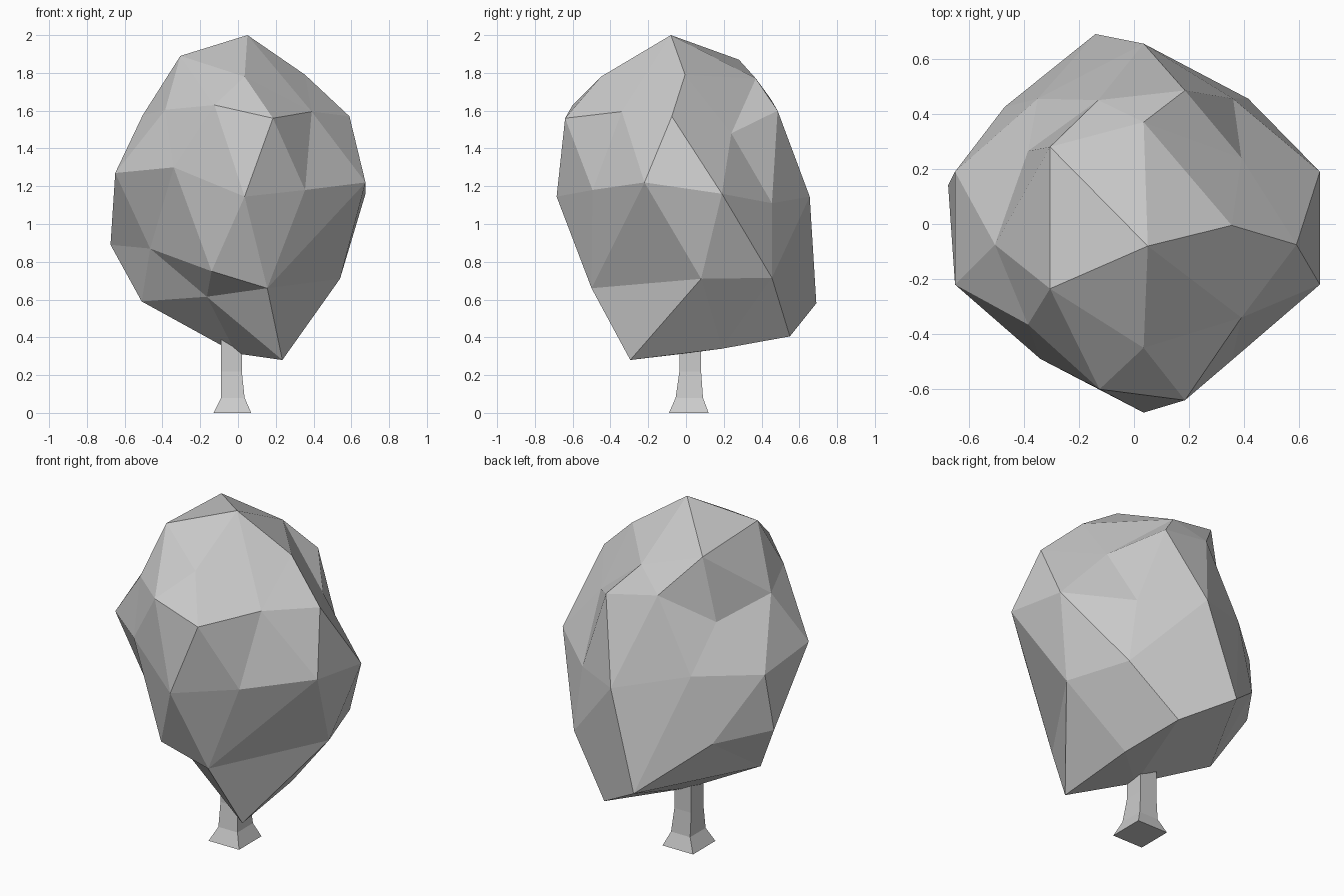
import bpy, bmesh
from mathutils import Vector

if "Cube" in bpy.data.objects:
    bpy.data.objects.remove(bpy.data.objects["Cube"])


def make_object(name, bm):
    bmesh.ops.recalc_face_normals(bm, faces=bm.faces)
    mesh = bpy.data.meshes.new(name)
    bm.to_mesh(mesh)
    bm.free()
    obj = bpy.data.objects.new(name, mesh)
    bpy.context.collection.objects.link(obj)
    return obj


# Trunk: square column flaring at the root
bm = bmesh.new()
sections = [(0.0, -.13, .07, -.09, .12), (.08, -.09, .035, -.055, .09),
            (.22, -.09, .02, -.035, .08), (.6, -.09, .02, -.035, .08)]
rings = [[bm.verts.new((x, y, z)) for x, y in
          ((x0, y0), (x1, y0), (x1, y1), (x0, y1))]
         for z, x0, x1, y0, y1 in sections]
for low, high in zip(rings, rings[1:]):
    for i in range(4):
        j = (i + 1) % 4
        bm.faces.new((low[i], low[j], high[j], high[i]))
bm.faces.new(rings[0])
bm.faces.new(rings[-1])
make_object("trunk", bm)

# Leaf crown: irregular faceted ball, given as tiers from crown to base
crown_top = [(.05, -.08, 2), (-.305, -.235, 1.89), (-.305, .28, 1.87),
             (.035, .37, 1.77), (.355, -.005, 1.79), (.035, -.45, 1.78)]
shoulder = [(-.125, -.6, 1.63), (.185, -.64, 1.56), (.39, -.34, 1.595),
            (.59, -.075, 1.57), (.39, .24, 1.48), (.185, .485, 1.6),
            (-.13, .45, 1.66), (-.385, .265, 1.5), (-.505, -.075, 1.575),
            (-.385, -.365, 1.605)]
middle = [(.675, -.22, 1.22), (.675, .19, 1.16), (.36, .455, 1.11),
          (.035, .655, 1.145), (-.35, .455, 1.24), (-.65, .19, 1.23),
          (-.65, -.22, 1.27), (-.34, -.49, 1.3), (.035, -.685, 1.145),
          (.355, -.495, 1.18)]
lower = [(.54, .08, .71), (.415, .455, .715), (-.14, .69, .58),
         (-.47, .425, .86), (-.675, .14, .89), (-.465, -.18, .87),
         (-.14, -.52, .75), (.155, -.5, .66)]
underside = [(.235, -.295, .28), (.22, .19, .34), (.15, .55, .405),
             (-.51, .03, .59), (-.165, -.28, .615), (-.01, 0, .315)]
points = [Vector(p) for p in crown_top + shoulder + middle + lower + underside]

# Wrap the points on a unit ball to get the facets, then push them out to shape
bm = bmesh.new()
tag = bm.verts.layers.int.new("tag")
for i, p in enumerate(points):
    d = Vector((p.x, p.y, (p.z - 1.1) / 1.25)).normalized()
    bm.verts.new(d)[tag] = i
bmesh.ops.convex_hull(bm, input=bm.verts)
for v in bm.verts:
    v.co = points[v[tag]]
make_object("leaf_crown", bm)
